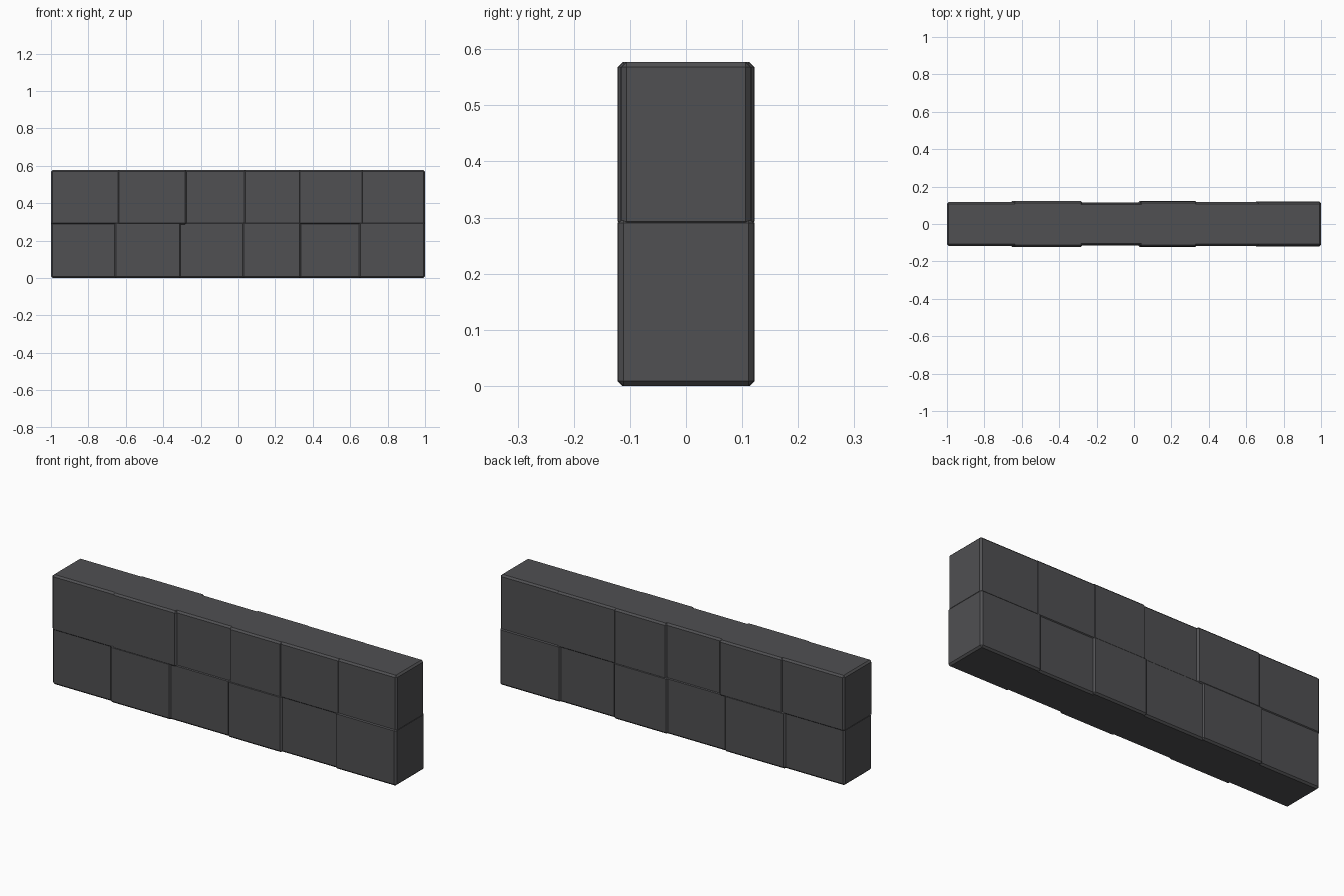
import bpy, bmesh

if "Cube" in bpy.data.objects:
    bpy.data.objects.remove(bpy.data.objects["Cube"])

CHAMFER = 0.009


def stone(name, x0, x1, z0, z1, depth):
    """Chamfered block running through the wall, half-thickness = depth."""
    bm = bmesh.new()
    bmesh.ops.create_cube(bm, size=1)
    for v in bm.verts:
        v.co.x = x1 if v.co.x > 0 else x0
        v.co.y = depth if v.co.y > 0 else -depth
        v.co.z = z1 if v.co.z > 0 else z0
    bmesh.ops.bevel(bm, geom=bm.edges[:], offset=CHAMFER, segments=1,
                    affect='EDGES')
    mesh = bpy.data.meshes.new(name)
    bm.to_mesh(mesh)
    bm.free()
    mat = bpy.data.materials.get("dark_stone")
    if mat is None:
        mat = bpy.data.materials.new("dark_stone")
        mat.diffuse_color = (0.08, 0.08, 0.085, 1)
        mat.use_nodes = True
        mat.node_tree.nodes["Principled BSDF"].inputs["Base Color"].default_value = mat.diffuse_color
    mesh.materials.append(mat)
    obj = bpy.data.objects.new(name, mesh)
    bpy.context.collection.objects.link(obj)


# Each stone: start x, end x, half depth; neighbours overlap so that the
# deeper stone's chamfer forms the visible seam
upper = [(-1.0, -0.62, 0.117), (-0.645, -0.275, 0.122), (-0.305, 0.06, 0.112),
         (0.03, 0.338, 0.120), (0.31, 0.672, 0.117), (0.64, 1.0, 0.115)]
lower = [(-1.0, -0.63, 0.113), (-0.66, -0.305, 0.122), (-0.335, 0.05, 0.116),
         (0.022, 0.338, 0.1225), (0.31, 0.67, 0.113), (0.645, 1.0, 0.120)]

# Upper and lower courses
for row, z0, z1, stones in (("upper", 0.284, 0.577, upper),
                            ("lower", 0.0, 0.299, lower)):
    for i, (x0, x1, depth) in enumerate(stones):
        stone(f"{row}_stone_{i + 1}", x0, x1, z0, z1, depth)
